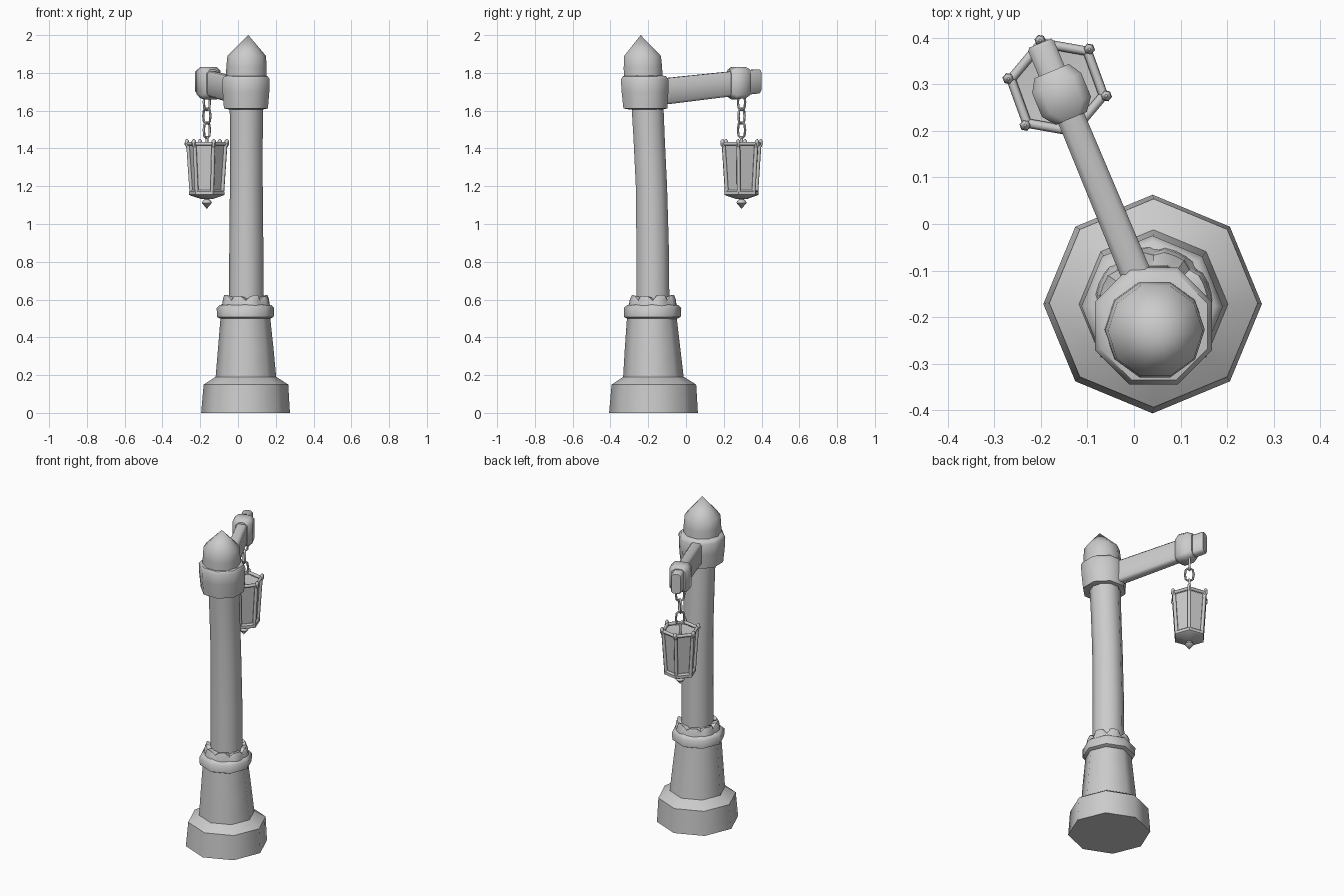
import bpy, bmesh, math, random
from mathutils import Vector

if "Cube" in bpy.data.objects:
    bpy.data.objects.remove(bpy.data.objects["Cube"])

random.seed(4)


def skin(name, rings, angle=35):
    """Closed solid through a list of equal-length point rings."""
    bm = bmesh.new()
    loops = [[bm.verts.new(p) for p in ring] for ring in rings]
    n = len(loops[0])
    for a, b in zip(loops, loops[1:]):
        for i in range(n):
            j = (i + 1) % n
            bm.faces.new((a[i], a[j], b[j], b[i]))
    bm.faces.new(loops[0][::-1])
    bm.faces.new(loops[-1])
    bmesh.ops.remove_doubles(bm, verts=bm.verts, dist=0.0003)
    bmesh.ops.recalc_face_normals(bm, faces=bm.faces)
    mesh = bpy.data.meshes.new(name)
    bm.to_mesh(mesh)
    bm.free()
    ob = bpy.data.objects.new(name, mesh)
    bpy.context.collection.objects.link(ob)
    bpy.ops.object.select_all(action='DESELECT')
    ob.select_set(True)
    bpy.context.view_layer.objects.active = ob
    bpy.ops.object.shade_smooth_by_angle(angle=math.radians(angle))
    return ob


def circle(cx, cy, z, r, n, rot=0.0):
    return [Vector((cx + r * math.cos(rot + math.tau * i / n),
                    cy + r * math.sin(rot + math.tau * i / n), z)) for i in range(n)]


def column(name, sections, n=8, rot=0.0, angle=48):
    """Sections are (z, centre x, centre y, radius)."""
    return skin(name, [circle(x, y, z, r, n, rot) for z, x, y, r in sections], angle)


def bar(name, p, q, r, n=6):
    """Straight round rod between two points."""
    p, q = Vector(p), Vector(q)
    turn = (q - p).to_track_quat('Z', 'Y')
    ring = [turn @ v for v in circle(0, 0, 0, r, n)]
    return skin(name, [[p + v for v in ring], [q + v for v in ring]], 62)


# Stone foot and tapered pedestal
column("foot", [(0, .04, -.172, .235), (.15, .042, -.17, .224),
                (.188, .042, -.172, .165), (.2, .042, -.172, .14)])
column("pedestal", [(.17, .042, -.172, .162), (.34, .041, -.177, .147),
                    (.51, .039, -.181, .131)])
column("pedestal_ring", [(.498, .039, -.179, .13), (.508, .039, -.178, .15),
                         (.555, .039, -.177, .152), (.572, .04, -.176, .135),
                         (.576, .04, -.176, .09)])

# Chipped ring of stones around the shaft foot
rings = [circle(.042, -.176, .56, .128, 32), circle(.042, -.176, .60, .124, 32),
         circle(.042, -.176, .62, .117, 32), circle(.042, -.176, .61, .08, 32)]
for i in range(32):
    drop = .024 if i % 4 == 0 else random.uniform(-.006, .006)
    rings[1][i].z -= drop * .6
    rings[2][i].z -= drop
    if i % 4 == 0:
        for ring in rings[1:3]:
            ring[i].xy = Vector((.042, -.176)).lerp(ring[i].xy, .93)
skin("chipped_ring", rings)

# Slightly bent shaft, collar and pointed cap
column("shaft", [(.55, .044, -.175, .092), (.9, .044, -.177, .09),
                 (1.2, .044, -.183, .087), (1.45, .044, -.195, .087),
                 (1.65, .045, -.205, .089)], 10)
column("collar", [(1.605, .042, -.212, .09), (1.612, .042, -.215, .126),
                  (1.7, .042, -.217, .134), (1.765, .042, -.219, .136),
                  (1.782, .043, -.22, .125), (1.788, .043, -.221, .09)], 8, math.pi / 8)
column("cap", [(1.75, .044, -.226, .108), (1.83, .045, -.228, .107),
               (1.89, .046, -.23, .102), (2.0, .055, -.24, .0001)], 10)

# Bracket arm, running diagonally out from the collar
along = Vector((-.384, .923, 0)).normalized()
across = Vector((along.y, -along.x, 0))
root = Vector((.045, -.205, 0))


def beam(name, sections, chamfer):
    """Sections are (distance from pole, centre z, half width, half height)."""
    rings = []
    for d, z, w, h in sections:
        c = chamfer
        pts = [(w, h - c), (w - c, h), (c - w, h), (-w, h - c),
               (-w, c - h), (c - w, -h), (w - c, -h), (w, c - h)]
        rings.append([root + along * d + across * u + Vector((0, 0, z + v)) for u, v in pts])
    return skin(name, rings, 48)


beam("arm", [(.03, 1.695, .033, .07), (.46, 1.74, .030, .066),
             (.635, 1.755, .030, .064), (.643, 1.756, .026, .060)], .012)
beam("arm_sleeve", [(.468, 1.745, .036, .072), (.495, 1.745, .057, .085),
                    (.55, 1.748, .057, .082), (.578, 1.75, .040, .07)], .02)

# Chain of elongated links
lx, ly = -.165, .294
turn = math.radians(50)
for i, z in enumerate((1.645, 1.572, 1.497)):
    bpy.ops.mesh.primitive_torus_add(
        major_segments=10, minor_segments=6, major_radius=.025, minor_radius=.0065,
        location=(lx, ly, z), rotation=(math.pi / 2, 0, turn + i * math.pi / 2))
    link = bpy.context.object
    link.name = f"chain_link_{i + 1}"
    for v in link.data.vertices:
        v.co.y += math.copysign(.016, v.co.y) if abs(v.co.y) > .001 else 0
    bpy.ops.object.shade_smooth_by_angle(angle=math.radians(60))
bar("lantern_hanger", (lx, ly, 1.36), (lx, ly, 1.465), .008)

# Six-sided lantern body, with a dished top
column("lantern_glass", [(1.16, lx, ly, .078), (1.415, lx, ly, .096),
                         (1.415, lx, ly, .088), (1.39, lx, ly, .0001)], 6, turn, 30)
column("lantern_base", [(1.132, lx, ly, .03), (1.15, lx, ly, .086), (1.155, lx, ly, .095),
                        (1.172, lx, ly, .095), (1.18, lx, ly, .084)], 6, turn, 30)
column("lantern_finial", [(1.08, lx, ly, .0001), (1.112, lx, ly, .027),
                          (1.122, lx, ly, .022), (1.13, lx, ly, .013),
                          (1.15, lx, ly, .018)], 8, 0, 50)

# Corner posts, rim bars and spikes
low = circle(lx, ly, 1.165, .083, 6, turn)
high = circle(lx, ly, 1.425, .101, 6, turn)
for i in range(6):
    bar(f"lantern_post_{i + 1}", low[i], high[i], .0105)
    bar(f"lantern_rim_{i + 1}", high[i], high[(i + 1) % 6], .010)
    x, y, z = high[i]
    ox, oy = (x - lx) * .06, (y - ly) * .06
    column(f"lantern_spike_{i + 1}", [(z - .02, x, y, .009), (z - .005, x + ox, y + oy, .0125),
                                      (z + .016, x + ox, y + oy, .011),
                                      (z + .025, x + ox, y + oy, .003)], 6, turn, 50)
